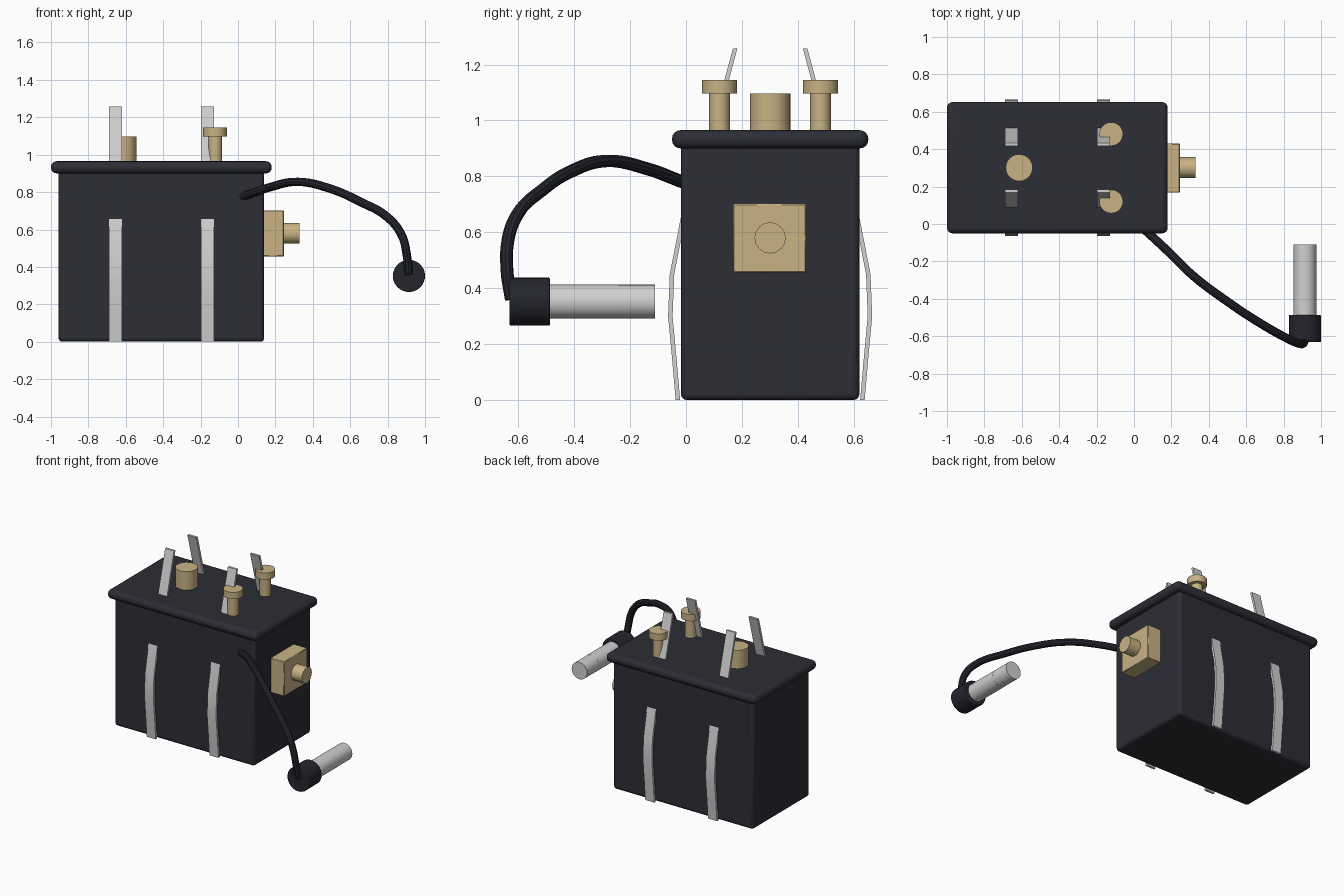
import bpy, math
from mathutils import Vector

if "Cube" in bpy.data.objects:
    bpy.data.objects.remove(bpy.data.objects["Cube"])


def material(name, color):
    m = bpy.data.materials.new(name)
    m.diffuse_color = (*color, 1)
    m.use_nodes = True
    m.node_tree.nodes["Principled BSDF"].inputs["Base Color"].default_value = m.diffuse_color
    return m


BLACK = material("dark casing", (0.026, 0.027, 0.037))
RUBBER = material("dark rubber", (0.018, 0.019, 0.027))
BRASS = material("brass", (0.58, 0.45, 0.235))
STEEL = material("light steel", (0.63, 0.63, 0.63))


def finish(ob, name, mat, bevel=0.0, segments=3):
    ob.name = name
    ob.data.materials.clear()
    ob.data.materials.append(mat)
    if bevel:
        b = ob.modifiers.new("bevel", 'BEVEL')
        b.width, b.segments = bevel, segments
        b.limit_method = 'ANGLE'
    bpy.ops.object.select_all(action='DESELECT')
    ob.select_set(True)
    bpy.context.view_layer.objects.active = ob
    bpy.ops.object.shade_smooth_by_angle(angle=math.radians(35))
    return ob


def box(name, lo, hi, mat, bevel=0.0, segments=3):
    lo, hi = Vector(lo), Vector(hi)
    bpy.ops.mesh.primitive_cube_add(size=1, location=(lo + hi) / 2)
    ob = bpy.context.object
    ob.scale = hi - lo
    bpy.ops.object.transform_apply(location=False, rotation=False, scale=True)
    return finish(ob, name, mat, bevel, segments)


def cylinder(name, start, end, r, mat, sides=32, bevel=0.0):
    a, b = Vector(start), Vector(end)
    bpy.ops.mesh.primitive_cylinder_add(vertices=sides, radius=r, depth=(b - a).length,
                                        location=(a + b) / 2)
    ob = bpy.context.object
    ob.rotation_euler = (b - a).to_track_quat('Z', 'Y').to_euler()
    return finish(ob, name, mat, bevel, 2)


def strip(name, outer, thick, x0, x1, mat):
    """Bent metal strip: a (y, z) line thickened in y and extruded along x."""
    prof = outer + [(y + thick, z) for y, z in reversed(outer)]
    n = len(prof)
    verts = [(x, y, z) for x in (x0, x1) for y, z in prof]
    half = n // 2
    faces = [(i, (i + 1) % n, n + (i + 1) % n, n + i) for i in range(n)]
    for i in range(half - 1):
        q = (i, i + 1, n - 2 - i, n - 1 - i)
        faces += [q[::-1], tuple(k + n for k in q)]
    me = bpy.data.meshes.new(name)
    me.from_pydata(verts, [], faces)
    ob = bpy.data.objects.new(name, me)
    bpy.context.collection.objects.link(ob)
    bpy.context.view_layer.objects.active = ob
    ob.select_set(True)
    bpy.ops.object.mode_set(mode='EDIT')
    bpy.ops.mesh.select_all(action='SELECT')
    bpy.ops.mesh.normals_make_consistent(inside=False)
    bpy.ops.object.mode_set(mode='OBJECT')
    return finish(ob, name, mat)


MID_Y = 0.301

# casing and lid
box("casing", (-0.96, -0.018, 0), (0.14, 0.62, 0.93), BLACK, 0.02)
box("lid", (-1.0, -0.05, 0.9), (0.18, 0.652, 0.965), BLACK, 0.03, 4)

# side springs and top tabs, mirrored front to back
spring = [(-0.037, 0), (-0.05, 0.15), (-0.064, 0.3), (-0.058, 0.45), (-0.018, 0.655)]
tab = [(0.08, 0.93), (0.168, 1.258)]
for col, x in (("left", -0.69), ("right", -0.198)):
    for side in ("front", "back"):
        flip = (lambda p: p) if side == "front" else (lambda p: [(2 * MID_Y - y, z) for y, z in p])
        s = 1 if side == "front" else -1
        strip(f"{side}_{col}_spring", flip(spring), 0.016 * s, x, x + 0.07, STEEL)
        strip(f"{side}_{col}_tab", flip(tab), 0.016 * s, x, x + 0.07, STEEL)

# terminals on the lid
for side, y in (("front", 0.12), ("back", 0.481)):
    cylinder(f"{side}_terminal_stem", (-0.122, y, 0.95), (-0.122, y, 1.1), 0.037, BRASS)
    cylinder(f"{side}_terminal_head", (-0.122, y, 1.097), (-0.122, y, 1.145), 0.063, BRASS)
cylinder("filler_post", (-0.614, MID_Y, 0.95), (-0.614, MID_Y, 1.096), 0.072, BRASS)

# side plate and knob
box("side_plate", (0.13, 0.168, 0.456), (0.245, 0.43, 0.702), BRASS, 0.004, 1)
cylinder("side_knob", (0.24, MID_Y, 0.58), (0.33, MID_Y, 0.58), 0.056, BRASS, 16)

# cable
path = [(-0.01, 0.03, 0.765), (0.045, -0.02, 0.783), (0.17, -0.135, 0.826), (0.32, -0.28, 0.855),
        (0.5, -0.415, 0.816), (0.65, -0.515, 0.75), (0.8, -0.602, 0.665),
        (0.875, -0.637, 0.57), (0.903, -0.64, 0.46), (0.912, -0.625, 0.36)]
cu = bpy.data.curves.new("cable", 'CURVE')
cu.dimensions = '3D'
cu.bevel_depth, cu.bevel_resolution, cu.resolution_u = 0.023, 3, 6
cu.use_fill_caps = True
sp = cu.splines.new('BEZIER')
sp.bezier_points.add(len(path) - 1)
for p, co in zip(sp.bezier_points, path):
    p.co = co
    p.handle_left_type = p.handle_right_type = 'AUTO'
cable = bpy.data.objects.new("cable", cu)
bpy.context.collection.objects.link(cable)
bpy.ops.object.select_all(action='DESELECT')
cable.select_set(True)
bpy.context.view_layer.objects.active = cable
bpy.ops.object.convert(target='MESH')
finish(bpy.context.object, "cable", RUBBER)

# plug at the cable end
PX, PZ = 0.914, 0.352
cylinder("plug_grip", (PX, -0.632, PZ), (PX, -0.486, PZ), 0.086, RUBBER, 32, 0.006)
cylinder("plug_barrel", (PX, -0.5, PZ), (PX, -0.244, PZ), 0.061, STEEL)
cylinder("plug_tip", (PX, -0.244, PZ), (PX, -0.11, PZ), 0.0605, STEEL)
